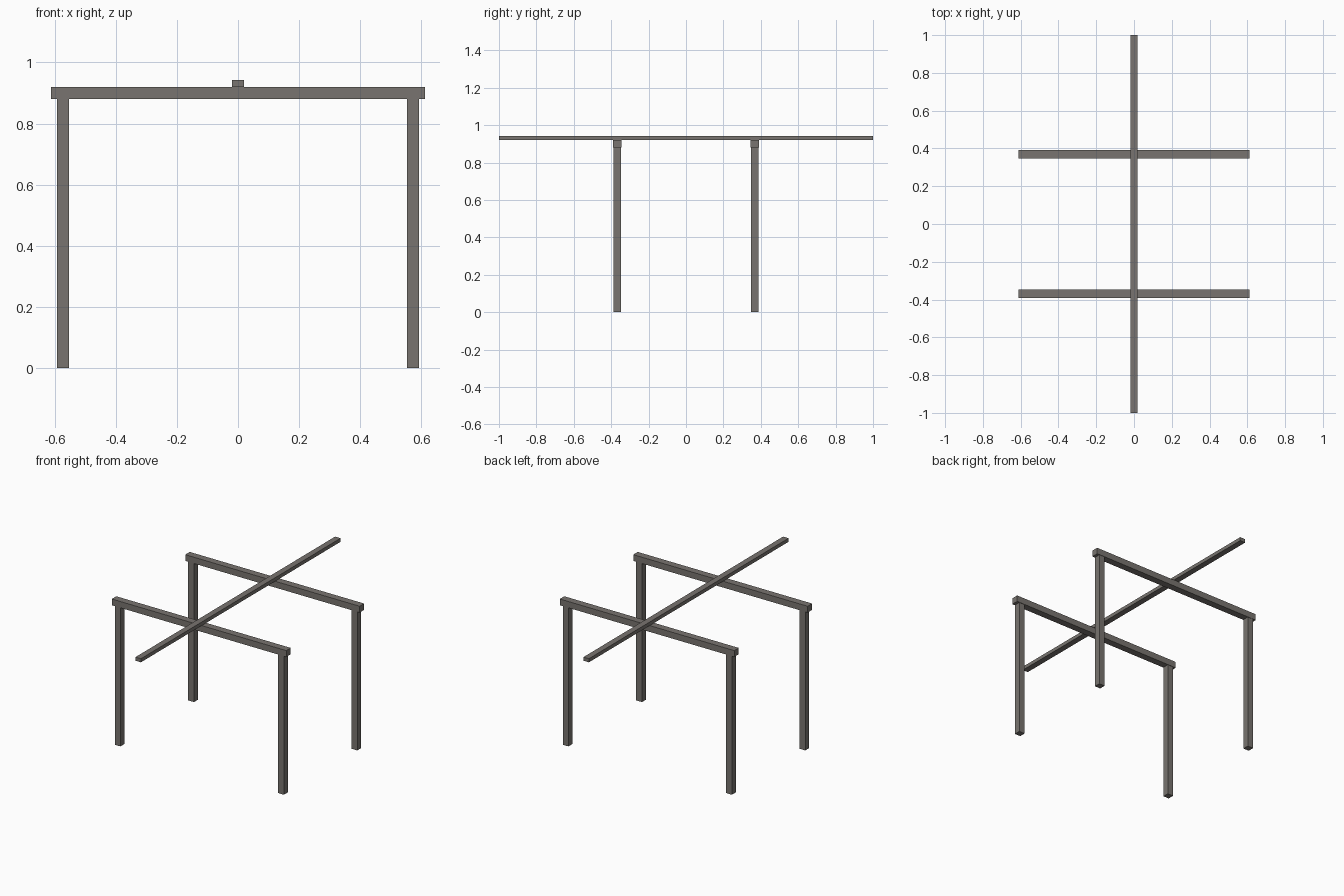
import bpy

default = bpy.data.objects.get("Cube")
if default:
    bpy.data.objects.remove(default, do_unlink=True)

# Weathered grey-brown timber
timber = bpy.data.materials.new("weathered_timber")
timber.use_nodes = True
colour = (0.19, 0.175, 0.16, 1)
timber.diffuse_color = colour
timber.node_tree.nodes["Principled BSDF"].inputs["Base Color"].default_value = colour


def bar(name, centre, size):
    """Add a square-edged timber of the given size."""
    bpy.ops.mesh.primitive_cube_add(size=1, location=centre)
    obj = bpy.context.object
    obj.name = name
    obj.scale = size
    bpy.ops.object.transform_apply(location=False, rotation=False, scale=True)
    obj.data.materials.append(timber)


POST_TOP, BEAM_TOP, RAIL_TOP = 0.88, 0.92, 0.943
FRAME_Y, POST_X = 0.368, 0.573

# Two frames, each a cross beam on a pair of posts
for end, y in (("front", -FRAME_Y), ("back", FRAME_Y)):
    for side, x in (("right", -POST_X), ("left", POST_X)):
        bar(f"{end}_{side}_post", (x, y, POST_TOP / 2), (0.04, 0.04, POST_TOP))
    bar(f"{end}_cross_beam", (0, y, (POST_TOP + BEAM_TOP) / 2),
        (1.224, 0.045, BEAM_TOP - POST_TOP))

# Long rail resting across both beams
bar("top_rail", (0, 0, (BEAM_TOP + RAIL_TOP) / 2), (0.038, 2, RAIL_TOP - BEAM_TOP))
